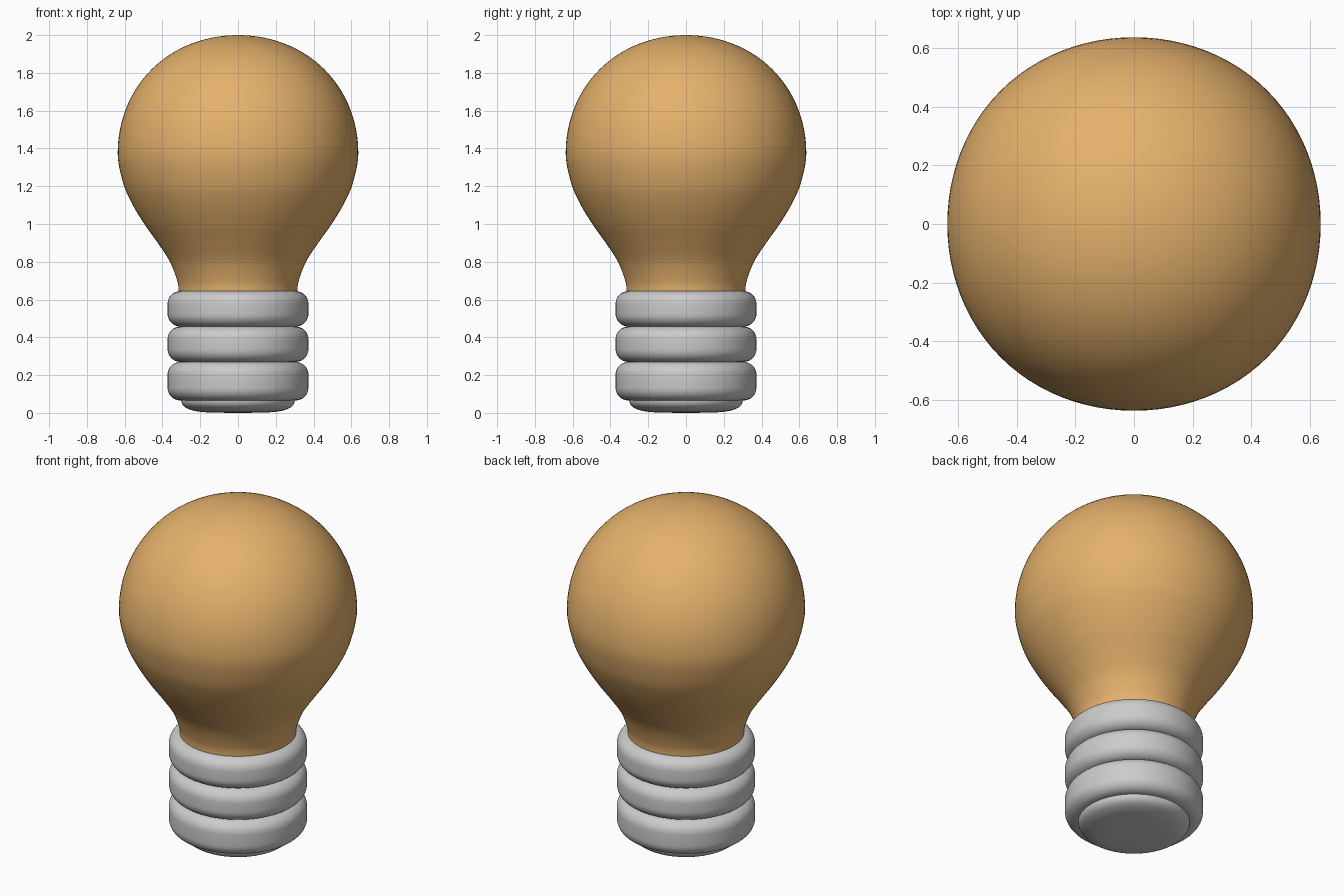
import bpy, bmesh, math
from mathutils import Vector

if "Cube" in bpy.data.objects:
    bpy.data.objects.remove(bpy.data.objects["Cube"])


def lathe(name, profile, segments=96):
    """Revolve an (r, z) profile about the z axis; r = 0 ends become poles."""
    bm = bmesh.new()
    verts = [bm.verts.new((r, 0, z)) for r, z in profile]
    edges = [bm.edges.new(pair) for pair in zip(verts, verts[1:])]
    bmesh.ops.spin(bm, geom=verts + edges, axis=(0, 0, 1), cent=(0, 0, 0),
                   angle=math.tau, steps=segments, use_duplicate=False)
    bmesh.ops.remove_doubles(bm, verts=bm.verts, dist=1e-5)
    bmesh.ops.recalc_face_normals(bm, faces=bm.faces)
    mesh = bpy.data.meshes.new(name)
    bm.to_mesh(mesh)
    bm.free()
    ob = bpy.data.objects.new(name, mesh)
    bpy.context.collection.objects.link(ob)
    bpy.ops.object.select_all(action='DESELECT')
    ob.select_set(True)
    bpy.context.view_layer.objects.active = ob
    bpy.ops.object.shade_smooth_by_angle(angle=math.radians(40))
    return ob


def arc(cr, cz, rr, rz, a0, a1, n):
    """Points on an elliptical arc in the (r, z) plane, angles in degrees."""
    angles = [math.radians(a0 + (a1 - a0) * i / n) for i in range(n + 1)]
    return [(cr + rr * math.cos(a), cz + rz * math.sin(a)) for a in angles]


def smooth(points, steps=6):
    """Catmull-Rom curve through the inner points."""
    out = []
    for a, b, c, d in zip(points, points[1:], points[2:], points[3:]):
        a, b, c, d = map(Vector, (a, b, c, d))
        for i in range(steps):
            t = i / steps
            p = 0.5 * (2 * b + (c - a) * t + (2 * a - 5 * b + 4 * c - d) * t * t
                       + (3 * b - a - 3 * c + d) * t ** 3)
            out.append((p.x, p.y))
    return out


# Glass bulb: S-shaped neck running into a nearly spherical dome
MID = 1.375
neck = [(0.314, 0.58), (0.314, 0.64), (0.322, 0.70), (0.360, 0.80), (0.425, 0.90),
        (0.496, 1.00), (0.562, 1.11), (0.609, 1.22), (0.637, MID), (0.609, 1.53)]
dome = arc(0, MID, 0.637, 2 - MID, 0, 90, 28)
bulb = lathe("glass_bulb", smooth(neck) + dome[:-1] + [(0, 2.0)])

# The dome is a rounded cube at heart: slightly fuller along its diagonals
for v in bulb.data.vertices:
    d = Vector((v.co.x, v.co.y, max(0, v.co.z - MID)))
    n = d.normalized()
    fade = min(1, max(0, (v.co.z - 0.65) / (MID - 0.65)))
    s = 1 + 0.02 * fade * (1 - n.x ** 4 - n.y ** 4 - n.z ** 4)
    v.co.x *= s
    v.co.y *= s
    v.co.z += d.z * (s - 1)

amber = bpy.data.materials.new("amber")
amber.diffuse_color = (0.78, 0.44, 0.15, 1)
amber.use_nodes = True
amber.node_tree.nodes["Principled BSDF"].inputs["Base Color"].default_value = amber.diffuse_color
bulb.data.materials.append(amber)

# Screw base: three rounded rings
for i, (low, high) in enumerate([(0.066, 0.27), (0.27, 0.457), (0.457, 0.645)]):
    c = 0.068
    ring = ([(0.24, low)] + arc(0.373 - c, low + c, c, c, -90, 0, 8)
            + arc(0.373 - c, high - c, c, c, 0, 90, 8) + [(0.24, high)])
    lathe(f"screw_ring_{i + 1}", ring)

# Bottom contact: shallow rounded disc
cap = [(0, 0)] + smooth([(-0.1, 0.001), (0.10, 0.001), (0.20, 0.006), (0.255, 0.018),
                         (0.287, 0.036), (0.30, 0.06), (0.295, 0.08), (0.25, 0.09)])
lathe("base_contact", cap)
